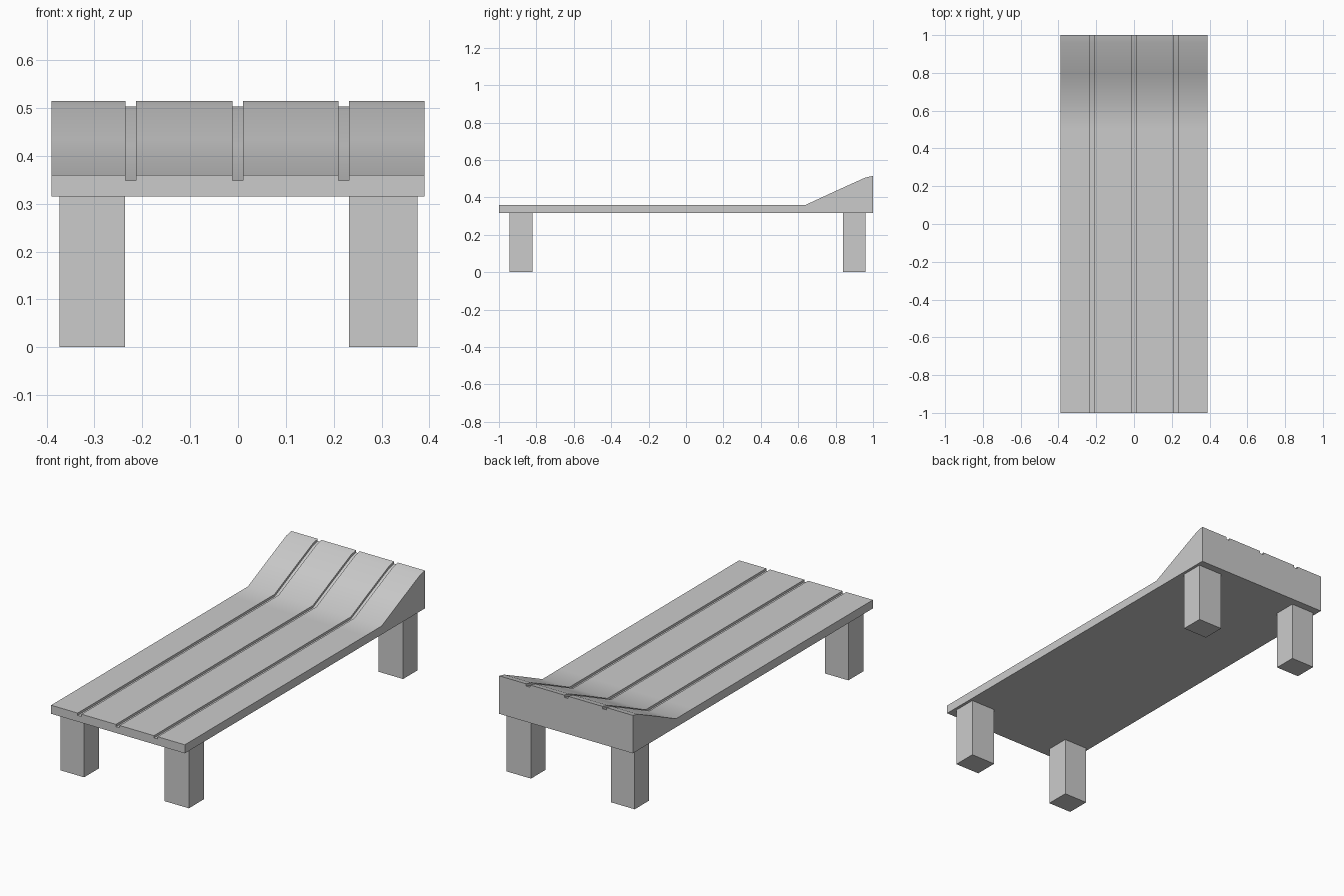
import bpy, bmesh
from mathutils import Matrix, Vector

if "Cube" in bpy.data.objects:
    bpy.data.objects.remove(bpy.data.objects["Cube"])

UNDERSIDE = 0.315
HALF_W = 0.39


def make_object(name, bm):
    bmesh.ops.recalc_face_normals(bm, faces=bm.faces)
    mesh = bpy.data.meshes.new(name)
    bm.to_mesh(mesh)
    bm.free()
    obj = bpy.data.objects.new(name, mesh)
    bpy.context.collection.objects.link(obj)
    return obj


def box(name, lo, hi):
    lo, hi = Vector(lo), Vector(hi)
    bm = bmesh.new()
    bmesh.ops.create_cube(bm, size=1, matrix=Matrix.Translation((lo + hi) / 2)
                          @ Matrix.Diagonal((*(hi - lo), 1)))
    return make_object(name, bm)


# Lounger deck: grooved cross-section lofted along the side profile
side_profile = [(-1, 0.36), (0.5, 0.36), (0.64, 0.36), (0.8, 0.434),
                (0.957, 0.505), (1, 0.515)]
grooves = [(-0.235, -0.213), (-0.012, 0.01), (0.21, 0.232)]
section = [(-HALF_W, 0)]
for a, b in grooves:
    section += [(a, 0), (a, 0.012), (b, 0.012), (b, 0)]
section.append((HALF_W, 0))

bm = bmesh.new()
rings = []
for y, top in side_profile:
    pts = [(x, y, top - depth) for x, depth in section]
    pts += [(HALF_W, y, UNDERSIDE), (-HALF_W, y, UNDERSIDE)]
    rings.append([bm.verts.new(p) for p in pts])
for r, s in zip(rings, rings[1:]):
    for i in range(len(r)):
        j = (i + 1) % len(r)
        bm.faces.new((r[i], r[j], s[j], s[i]))
bm.faces.new(rings[0])
bm.faces.new(rings[-1])
deck = make_object("lounger_deck", bm)
bpy.context.view_layer.objects.active = deck
deck.select_set(True)
bpy.ops.object.shade_smooth_by_angle(angle=0.6)

# Four block legs
for end, y0, y1 in (("front", -0.945, -0.82), ("back", 0.84, 0.96)):
    for side, x0, x1 in (("left", -0.373, -0.236), ("right", 0.232, 0.375)):
        box(f"{end}_{side}_leg", (x0, y0, 0), (x1, y1, UNDERSIDE))
